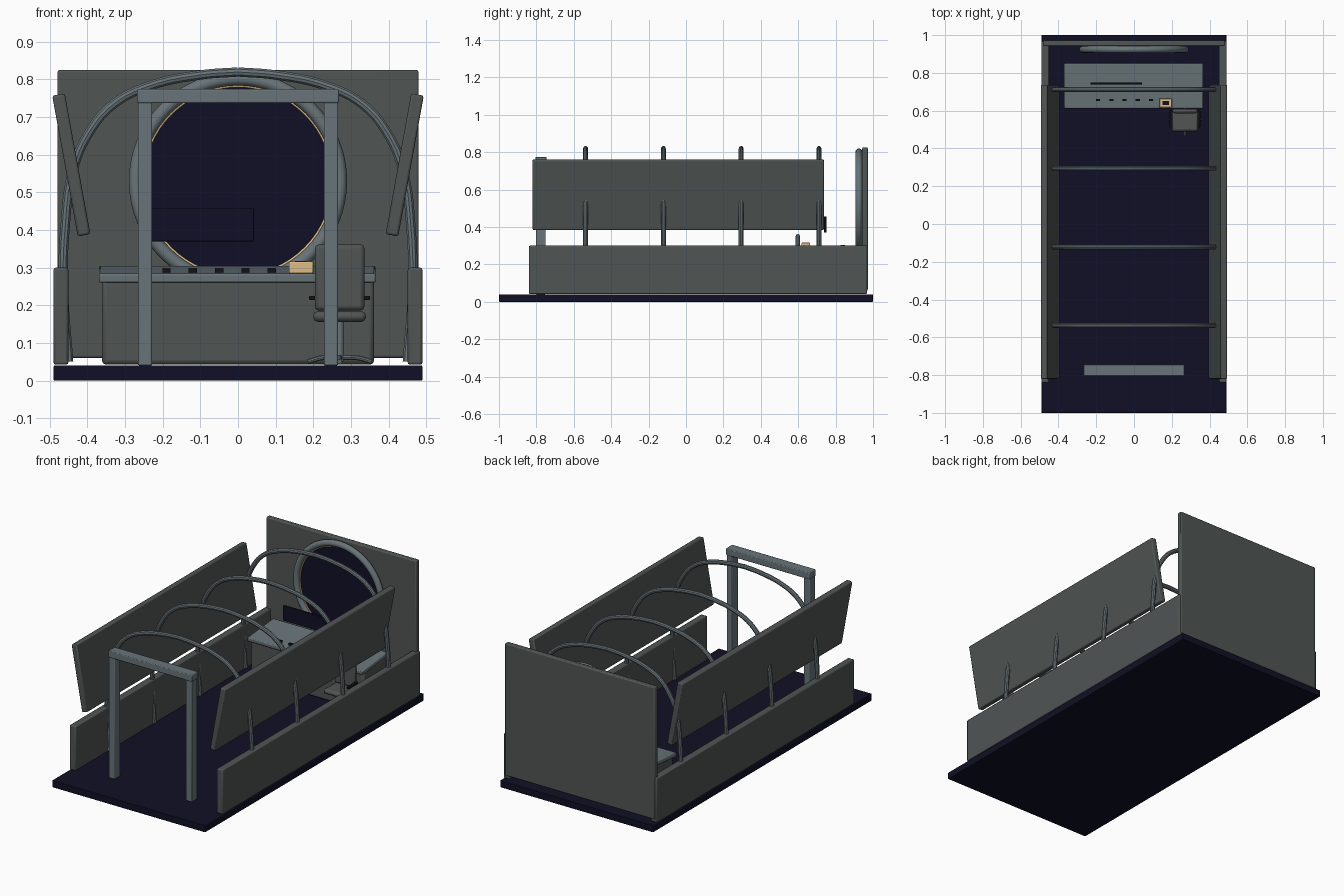
import bpy
from math import radians, pi, cos, sin

if "Cube" in bpy.data.objects:
    bpy.data.objects.remove(bpy.data.objects["Cube"], do_unlink=True)


def material(name, rgb):
    m = bpy.data.materials.new(name)
    m.use_nodes = True
    m.diffuse_color = (*rgb, 1)
    m.node_tree.nodes["Principled BSDF"].inputs["Base Color"].default_value = (*rgb, 1)
    return m


PANEL = material("dark grey panel", (0.08, 0.09, 0.088))
METAL = material("blue grey metal", (0.14, 0.175, 0.19))
NAVY = material("midnight navy", (0.005, 0.005, 0.019))
BLACK = material("black trim", (0.006, 0.006, 0.008))
GOLD = material("warm gold", (0.72, 0.5, 0.23))


def finish(name, mat, smooth=True):
    ob = bpy.context.object
    ob.name = name
    ob.data.materials.clear()
    ob.data.materials.append(mat)
    if smooth:
        bpy.ops.object.shade_smooth_by_angle(angle=radians(35))
    return ob


def box(name, mat, x, y, z, bevel=0.006, rot=(0, 0, 0)):
    """Box from (min, max) spans, turned about its own centre."""
    spans = (x, y, z)
    bpy.ops.mesh.primitive_cube_add(size=1, location=[(a + b) / 2 for a, b in spans])
    ob = bpy.context.object
    ob.scale = [b - a for a, b in spans]
    bpy.ops.object.transform_apply(location=False, rotation=False, scale=True)
    ob.rotation_euler = rot
    if bevel:
        mod = ob.modifiers.new("soft edges", "BEVEL")
        mod.width, mod.segments = bevel, 2
    return finish(name, mat)


def cylinder(name, mat, loc, r1, r2, depth, rot=(0, 0, 0), sides=24):
    bpy.ops.mesh.primitive_cone_add(vertices=sides, radius1=r1, radius2=r2, depth=depth,
                                    location=loc, rotation=rot)
    return finish(name, mat)


def ring(name, mat, loc, major, minor):
    bpy.ops.mesh.primitive_torus_add(location=loc, rotation=(pi / 2, 0, 0), major_radius=major,
                                     minor_radius=minor, major_segments=64, minor_segments=12)
    return finish(name, mat)


def tube(name, mat, points, radius):
    cu = bpy.data.curves.new(name, "CURVE")
    cu.dimensions = "3D"
    cu.bevel_depth, cu.bevel_resolution, cu.resolution_u = radius, 3, 6
    cu.use_fill_caps = True
    sp = cu.splines.new("BEZIER")
    sp.bezier_points.add(len(points) - 1)
    for bp, co in zip(sp.bezier_points, points):
        bp.co = co
        bp.handle_left_type = bp.handle_right_type = "AUTO"
    ob = bpy.data.objects.new(name, cu)
    bpy.context.collection.objects.link(ob)
    bpy.ops.object.select_all(action="DESELECT")
    ob.select_set(True)
    bpy.context.view_layer.objects.active = ob
    bpy.ops.object.convert(target="MESH")
    return finish(name, mat)


# Floor and rear wall
box("floor", NAVY, (-0.49, 0.49), (-1, 1), (0, 0.04), 0.003)
box("rear_wall", PANEL, (-0.48, 0.48), (0.942, 0.972), (0.06, 0.825))

# Round window in the rear wall
WZ = 0.53
cylinder("window_glass", NAVY, (0, 0.936, WZ), 0.254, 0.254, 0.016, (pi / 2, 0, 0), 64)
ring("window_frame", METAL, (0, 0.924, WZ), 0.272, 0.018)
ring("window_gold_rim", GOLD, (0, 0.928, WZ), 0.253, 0.004)

# Side walls: upright lower panels and leaning upper panels
ARCH = [(0, 0.82), (0.1, 0.812), (0.235, 0.783), (0.33, 0.735), (0.395, 0.66),
        (0.438, 0.56), (0.46, 0.4), (0.464, 0.25), (0.45, 0.05)]
for side, s in (("left", 1), ("right", -1)):
    box(side + "_lower_panel", PANEL, sorted((s * 0.451, s * 0.49)), (-0.84, 0.968), (0.042, 0.3))
    box(side + "_upper_panel", PANEL, (s * 0.443 - 0.017, s * 0.443 + 0.017), (-0.82, 0.737),
        (0.383, 0.763), rot=(0, s * radians(10.3), 0))
    # Half arches meeting at the ridge
    for i in range(4):
        y = -0.537 + i * 0.416
        tube(f"{side}_arch_{i + 1}", METAL, [(s * x, y, z) for x, z in ARCH], 0.013)
    # Entrance post
    box(side + "_entrance_post", METAL, (s * 0.247 - 0.019, s * 0.247 + 0.019),
        (-0.803, -0.75), (0.04, 0.74), 0.004)
box("entrance_beam", METAL, (-0.268, 0.268), (-0.805, -0.745), (0.737, 0.775), 0.004)

# Control console with a sloping top
TILT = radians(5)
box("console_body", PANEL, (-0.362, 0.362), (0.63, 0.84), (0.042, 0.275), 0.012)
box("console_top", METAL, (-0.37, 0.366), (0.612, 0.852), (0.27, 0.294), 0.005, (TILT, 0, 0))


def top_z(y):
    return 0.294 + (y - 0.732) * sin(TILT) / cos(TILT)


for i in range(5):
    x = -0.19 + i * 0.07
    box(f"console_key_{i + 1}", BLACK, (x - 0.011, x + 0.011), (0.651, 0.661),
        (top_z(0.656) - 0.002, top_z(0.656) + 0.012), 0)
box("gold_display_frame", GOLD, (0.135, 0.2), (0.617, 0.664), (0.285, 0.316), 0.003)
box("gold_display_screen", NAVY, (0.151, 0.184), (0.63, 0.652), (0.312, 0.318), 0)
box("floating_screen", NAVY, (-0.23, 0.042), (0.739, 0.75), (0.37, 0.457), 0.002)

# Chair
CX, CY = 0.27, 0.552
box("chair_seat", PANEL, (CX - 0.07, CX + 0.07), (0.49, 0.61), (0.156, 0.184), 0.012)
box("chair_back", PANEL, (CX - 0.066, CX + 0.066), (0.586, 0.61), (0.186, 0.362), 0.011)
cylinder("chair_stem", METAL, (CX, CY, 0.105), 0.011, 0.011, 0.11, sides=16)
for side, s in (("left", 1), ("right", -1)):
    box("chair_arm_" + side, BLACK, (CX + s * 0.073 - 0.008, CX + s * 0.073 + 0.008),
        (0.51, 0.6), (0.214, 0.225), 0.003)
for i in range(4):
    a = i * pi / 2
    tube(f"chair_foot_{i + 1}", METAL,
         [(CX + r * cos(a), CY + r * sin(a), z) for r, z in ((0, 0.062), (0.05, 0.06), (0.085, 0.05))],
         0.007)
